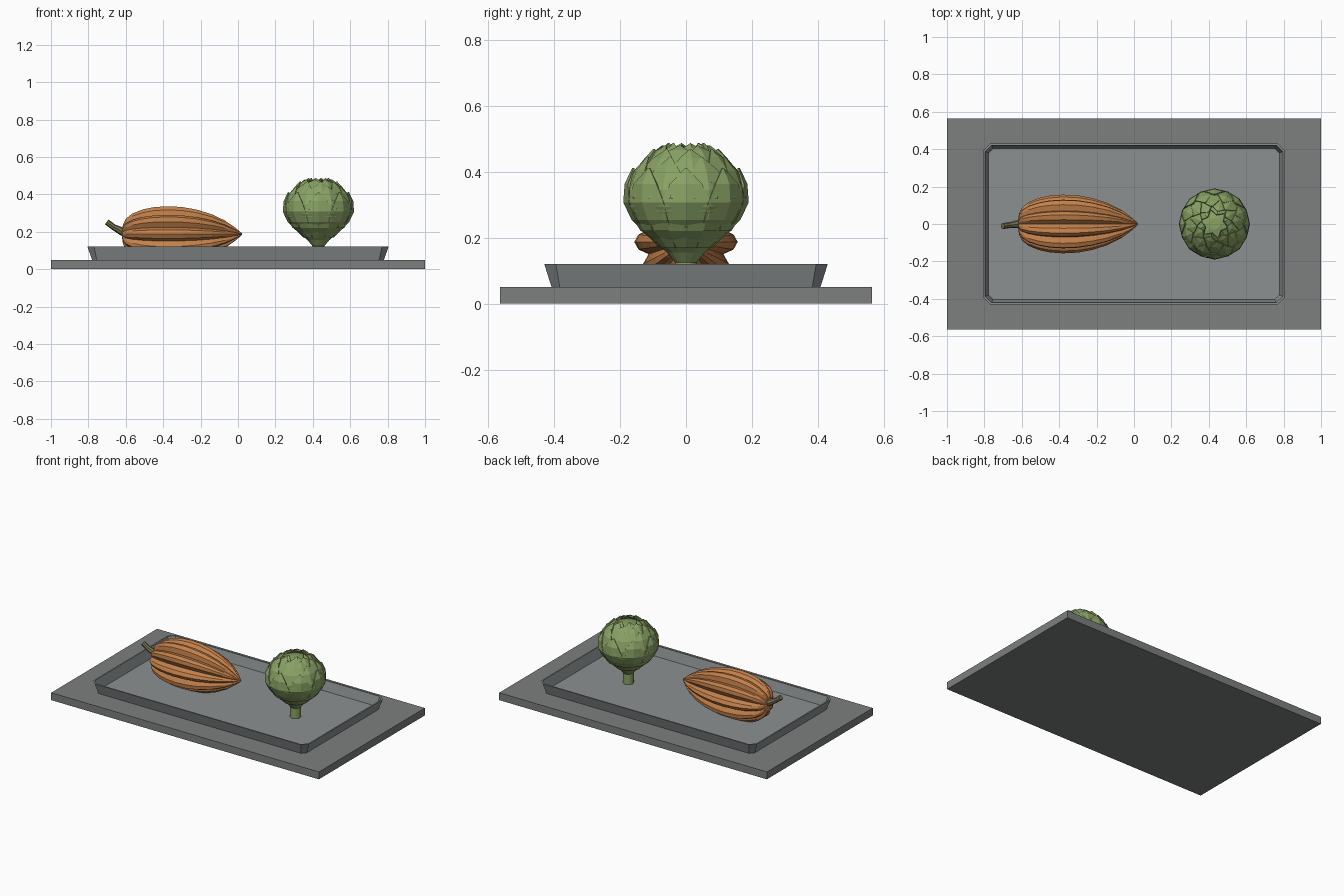
import bpy, bmesh, math
from mathutils import Vector

if "Cube" in bpy.data.objects:
    bpy.data.objects.remove(bpy.data.objects["Cube"])

def mat(name, c):
    m = bpy.data.materials.new(name)
    m.diffuse_color = (*c, 1)
    m.use_nodes = True
    m.node_tree.nodes["Principled BSDF"].inputs["Base Color"].default_value = m.diffuse_color
    return m

slab_m = mat("slab_grey", (0.20, 0.215, 0.205))
tray_m = mat("tray_grey", (0.26, 0.28, 0.285))
pod_m = mat("pod_orange", (0.55, 0.22, 0.07))
stem_m = mat("stem_olive", (0.20, 0.17, 0.08))
leaf_m = mat("leaf_green", (0.25, 0.36, 0.13))

def make(name, verts, faces, m, recalc=True):
    me = bpy.data.meshes.new(name)
    me.from_pydata(verts, [], faces)
    if recalc:
        bm = bmesh.new()
        bm.from_mesh(me)
        bmesh.ops.recalc_face_normals(bm, faces=bm.faces)
        bm.to_mesh(me)
        bm.free()
    me.materials.append(m)
    ob = bpy.data.objects.new(name, me)
    bpy.context.collection.objects.link(ob)
    return ob

def loft(name, rings, m):
    """Skin a list of equal-length rings and cap both ends."""
    n = len(rings[0])
    verts = [v for r in rings for v in r]
    faces = [(i*n + j, i*n + (j+1) % n, (i+1)*n + (j+1) % n, (i+1)*n + j)
             for i in range(len(rings)-1) for j in range(n)]
    faces += [tuple(range(n)), tuple(range(len(verts)-n, len(verts)))]
    return make(name, verts, faces, m)

# slab
def rect(x, y, z, c):
    q = [(x, y-c), (x-c, y), (-x+c, y), (-x, y-c),
         (-x, -y+c), (-x+c, -y), (x-c, -y), (x, -y+c)]
    return [(a, b, z) for a, b in q]

bpy.ops.mesh.primitive_cube_add(size=1, location=(0, 0, 0.025))
slab = bpy.context.object
slab.name = "base_slab"
slab.scale = (2, 1.13, 0.05)
slab.data.materials.append(slab_m)

# tray: outer wall, rim, inner wall, floor
loft("tray", [rect(0.78, 0.408, 0.05, 0.025), rect(0.805, 0.43, 0.12, 0.035),
              rect(0.796, 0.421, 0.12, 0.033), rect(0.777, 0.405, 0.056, 0.025)], tray_m)

# ribbed pod lying along x, ten lobes
pod_profile = [(-0.62, 0.02), (-0.615, 0.055), (-0.60, 0.087), (-0.565, 0.116), (-0.51, 0.139),
               (-0.45, 0.152), (-0.38, 0.157), (-0.30, 0.153), (-0.22, 0.138), (-0.14, 0.112),
               (-0.07, 0.077), (-0.02, 0.041), (0.008, 0.017), (0.022, 0.004)]
lobe = [1, 0.93, 0.76, 0.93]
N = 40
pod = loft("ribbed_pod", [[(x, r*lobe[j % 4]*math.cos(math.tau*j/N),
                            0.187 + r*lobe[j % 4]*math.sin(math.tau*j/N)) for j in range(N)]
                          for x, r in pod_profile], pod_m)

# curved pod stalk
path = [(-0.59, 0, 0.19, 0.027), (-0.625, 0, 0.204, 0.021),
        (-0.665, -0.006, 0.225, 0.016), (-0.702, -0.011, 0.253, 0.016)]
rings = []
for i, p in enumerate(path):
    a, b = path[max(i-1, 0)], path[min(i+1, 3)]
    t = (Vector(b[:3]) - Vector(a[:3])).normalized()
    u = Vector((0, 1, 0))
    w = t.cross(u).normalized()
    rings.append([Vector(p[:3]) + p[3]*(u*math.cos(math.tau*k/8) + w*math.sin(math.tau*k/8))
                  for k in range(8)])
loft("pod_stalk", rings, stem_m)

# artichoke core and stem
CX = 0.43
core = [(0.033, 0.056), (0.033, 0.125), (0.058, 0.155), (0.135, 0.22), (0.176, 0.28), (0.183, 0.32),
        (0.170, 0.37), (0.135, 0.415), (0.085, 0.448), (0.03, 0.462)]
S = 16
loft("artichoke_core", [[(CX + r*math.cos(math.tau*j/S), r*math.sin(math.tau*j/S), z)
                         for j in range(S)] for r, z in core], leaf_m)

def core_at(s):
    i = min(int(s), len(core)-2)
    f = s - i
    return [core[i][k]*(1-f) + core[i+1][k]*f for k in (0, 1)]

# overlapping pointed leaves: start and end along the core, half angle, turn, lift, tip flare
rows = [(2.2, 6.7, 25, 0, 0.006, 0.012, 8), (3.0, 7.5, 25, 22.5, 0.004, 0.014, 8),
        (5.0, 8.1, 27, 8, 0.004, 0.017, 8), (6.2, 8.6, 29, 30, 0.004, 0.020, 8),
        (7.0, 8.95, 34, 15, 0.004, 0.021, 6)]
shape = [(0, 0.8), (0.3, 1), (0.55, 0.95), (0.8, 0.62), (1, 0.04)]
verts, faces = [], []
for s0, s1, half, turn, lift, flare, count in rows:
    for k in range(count):
        b = len(verts)
        mid = math.radians(turn + 360*k/count)
        for t, w in shape:
            r, z = core_at(s0 + (s1-s0)*t)
            out = lift + flare*t*t
            up = out*max(0, (z-0.33)/0.13)
            for side in (-1, 0, 1):
                a = mid + side*w*math.radians(half)
                rr = r + out*(1 if side == 0 else 0.75)
                verts.append((CX + rr*math.cos(a), rr*math.sin(a), z + up))
        for i in range(len(shape)-1):
            for j in (0, 1):
                q = b + i*3 + j
                faces.append((q, q+1, q+4, q+3))
leaves = make("artichoke_leaves", verts, faces, leaf_m, recalc=False)
sol = leaves.modifiers.new("thickness", 'SOLIDIFY')
sol.thickness = 0.007
sol.offset = -1
